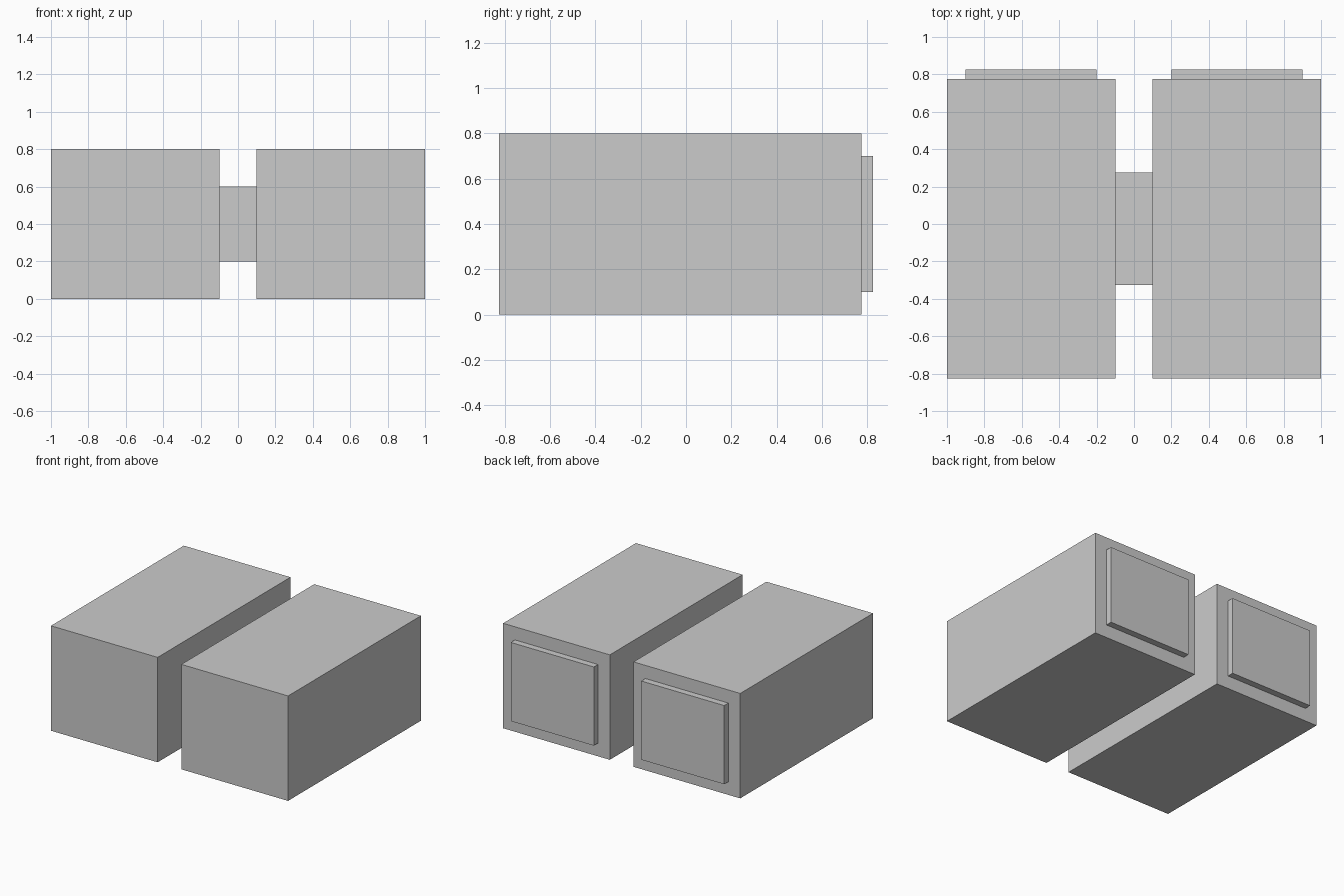
import bpy

if "Cube" in bpy.data.objects:
    bpy.data.objects.remove(bpy.data.objects["Cube"])


def box(name, low, high):
    """Axis-aligned box between two opposite corners."""
    centre = [(a + b) / 2 for a, b in zip(low, high)]
    bpy.ops.mesh.primitive_cube_add(size=1, location=centre)
    obj = bpy.context.object
    obj.name = name
    obj.scale = [b - a for a, b in zip(low, high)]
    bpy.ops.object.transform_apply(location=True, rotation=False, scale=True)
    return obj


# Two matching blocks, each with a raised panel on its back face
for side, s in (("left", -1), ("right", 1)):
    x0, x1 = sorted((s * 0.1, s * 1.0))
    box(f"{side}_block", (x0, -0.825, 0.0), (x1, 0.775, 0.8))
    x0, x1 = sorted((s * 0.2, s * 0.9))
    box(f"{side}_back_panel", (x0, 0.775, 0.1), (x1, 0.825, 0.7))

# Bridge joining the blocks
box("bridge", (-0.1, -0.325, 0.2), (0.1, 0.275, 0.6))
